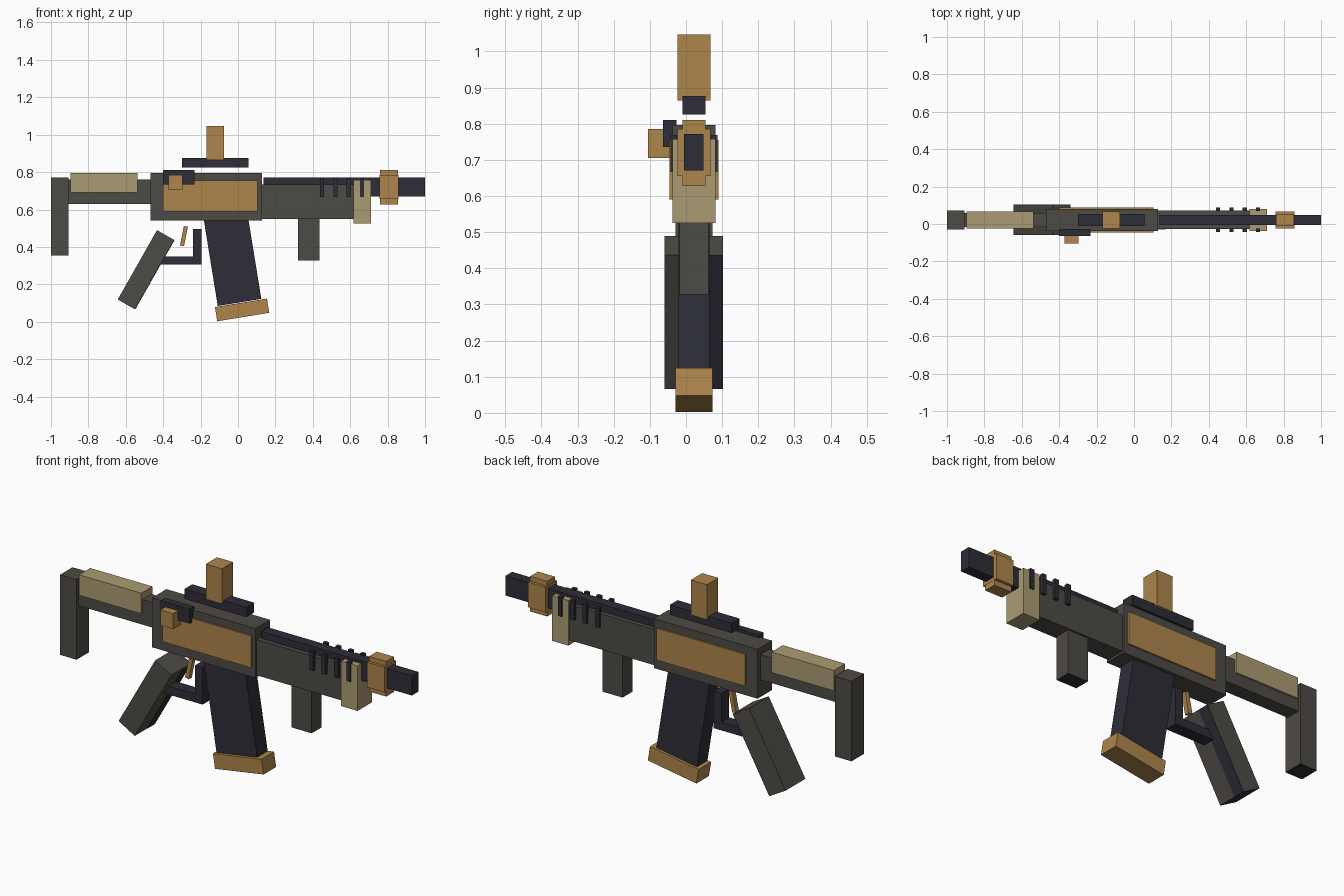
import bpy
import math
from mathutils import Matrix, Vector

cube = bpy.data.objects.get("Cube")
if cube:
    bpy.data.objects.remove(cube, do_unlink=True)


def material(name, rgb):
    m = bpy.data.materials.new(name)
    m.use_nodes = True
    m.diffuse_color = (*rgb, 1)
    m.node_tree.nodes["Principled BSDF"].inputs["Base Color"].default_value = (*rgb, 1)
    return m


GREY = material("warm grey", (0.076, 0.07, 0.06))
NAVY = material("dark navy", (0.026, 0.026, 0.038))
GOLD = material("bronze gold", (0.42, 0.235, 0.072))
TAN = material("pale tan", (0.41, 0.33, 0.17))
MID = 0.022  # centre plane of the body in y


def block(name, mat, center, size, tilt=0, dark_bottom=False):
    """Box with its size along x, y, z, leaning toward +x by tilt degrees."""
    bpy.ops.mesh.primitive_cube_add(size=1)
    ob = bpy.context.object
    ob.name = name
    ob.data.name = name
    turn = Matrix.Rotation(math.radians(tilt), 4, "Y")
    ob.data.transform(turn @ Matrix.Diagonal((*size, 1)))
    ob.location = center
    ob.data.materials.append(mat)
    if dark_bottom:
        ob.data.materials.append(NAVY)
        down = turn @ Vector((0, 0, -1))
        for face in ob.data.polygons:
            if face.normal.dot(down) > 0.9:
                face.material_index = 1
    return ob


def span(name, mat, x, z, depth, y=MID, **options):
    """Upright box from its x range, z range and depth around y."""
    return block(name, mat, (sum(x) / 2, y, sum(z) / 2),
                 (x[1] - x[0], depth, z[1] - z[0]), **options)


# Stock
span("butt_plate", GREY, (-1, -0.905), (0.355, 0.77), 0.102, dark_bottom=True)
span("stock_tube", GREY, (-0.905, -0.465), (0.63, 0.76), 0.074)
span("cheek_rest", TAN, (-0.895, -0.538), (0.69, 0.796), 0.092)

# Receiver with side panels
span("receiver", GREY, (-0.467, 0.127), (0.54, 0.796), 0.118)
span("side_panels", GOLD, (-0.4, 0.105), (0.59, 0.755), 0.135)

# Charging handle on the front side
span("handle_base", NAVY, (-0.4, -0.232), (0.735, 0.81), 0.038, y=-0.045)
span("handle_knob", GOLD, (-0.372, -0.298), (0.705, 0.785), 0.06, y=-0.075)

# Rail and sight
span("top_rail", NAVY, (-0.3, 0.055), (0.825, 0.876), 0.064)
span("sight", GOLD, (-0.168, -0.076), (0.864, 1.046), 0.092)

# Handguard, barrel and muzzle
span("handguard", GREY, (0.127, 0.617), (0.55, 0.735), 0.1)
span("barrel", NAVY, (0.137, 1), (0.67, 0.772), 0.054)
span("front_block", TAN, (0.617, 0.711), (0.525, 0.758), 0.118)
span("muzzle_wide", GOLD, (0.757, 0.857), (0.655, 0.785), 0.092)
span("muzzle_tall", GOLD, (0.758, 0.856), (0.628, 0.81), 0.064)

# Cooling fins along both sides
for i in range(4):
    x = 0.45 + 0.071 * i
    for side in (-1, 1):
        span("cooling_fin", NAVY, (x - 0.011, x + 0.011), (0.667, 0.768),
             0.018, y=MID + side * 0.056)

# Front grip
span("front_grip", GREY, (0.32, 0.435), (0.328, 0.55), 0.08, dark_bottom=True)

# Magazine and its base
block("magazine", NAVY, (-0.031, MID, 0.345), (0.236, 0.086, 0.49), tilt=-9.2)
block("magazine_base", GOLD, (0.022, MID, 0.063), (0.282, 0.103, 0.077), tilt=-9.2)

# Trigger and guard
span("guard_post", NAVY, (-0.24, -0.196), (0.305, 0.496), 0.064)
span("guard_bar", NAVY, (-0.43, -0.24), (0.305, 0.348), 0.064)
block("trigger", GOLD, (-0.289, MID, 0.458), (0.022, 0.025, 0.106), tilt=11.5)

# Rear grip with a dark strip on its forward face
block("rear_grip", GREY, (-0.492, MID, 0.278), (0.106, 0.162, 0.426),
      tilt=29.5, dark_bottom=True)
block("grip_strip", NAVY, (-0.446, 0.072, 0.252), (0.004, 0.062, 0.424), tilt=29.5)
